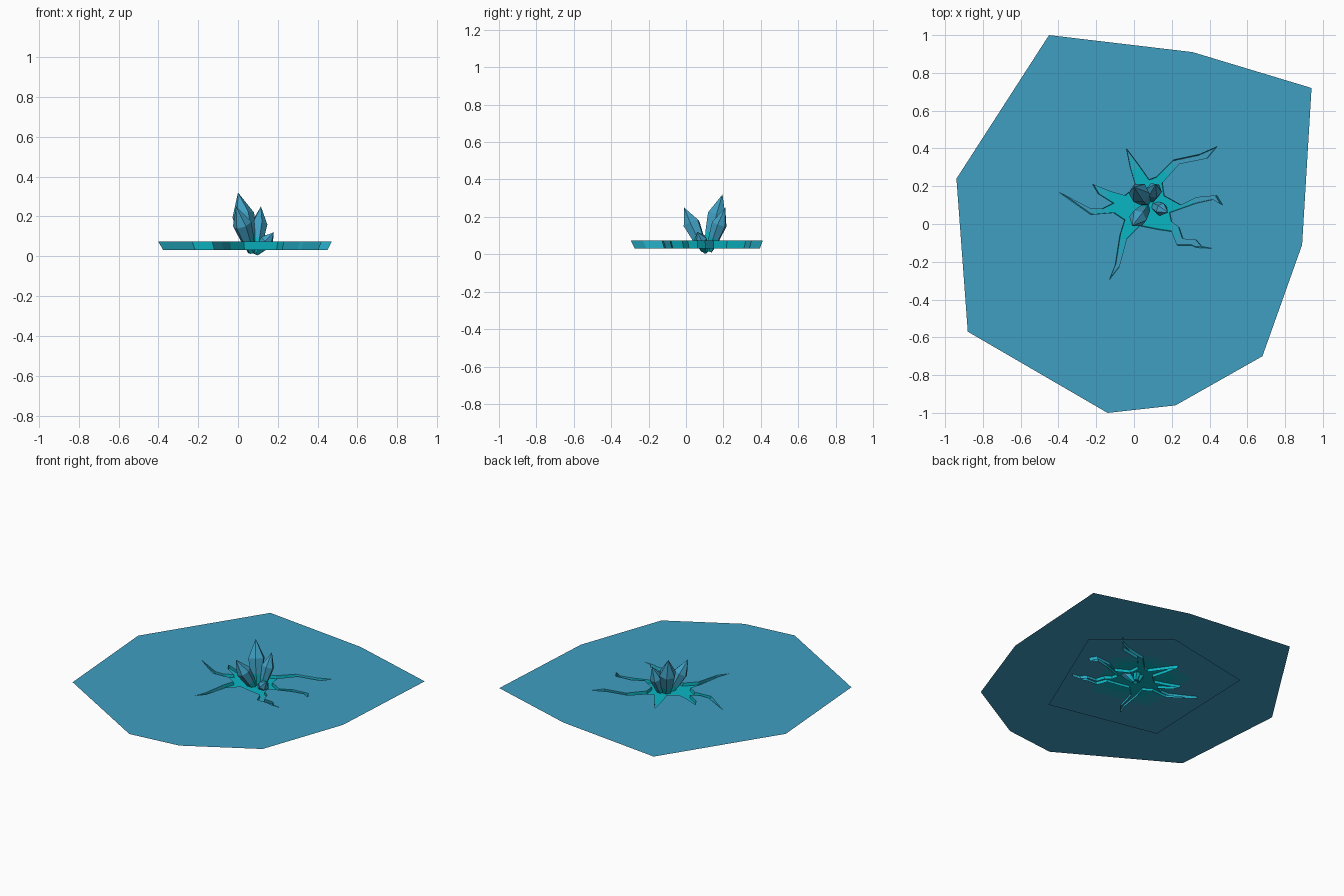
import bpy, bmesh, math
from mathutils import Vector

if "Cube" in bpy.data.objects:
    bpy.data.objects.remove(bpy.data.objects["Cube"])


def material(name, rgb):
    m = bpy.data.materials.new(name)
    m.diffuse_color = (*rgb, 1)
    m.use_nodes = True
    m.node_tree.nodes["Principled BSDF"].inputs["Base Color"].default_value = m.diffuse_color
    return m


BLUE = material("ice_blue", (0.051, 0.345, 0.54))
MID = material("blue_teal", (0.019, 0.41, 0.55))
TEAL = material("bright_teal", (0.003, 0.47, 0.55))
CENTRE = Vector((0.07, 0.12))
TOP, FLOOR, BOTTOM = 0.073, 0.052, 0.032

sheet_outline = [(-.45, 1), (.31, .91), (.94, .72), (.89, -.11), (.68, -.70),
                 (.22, -.96), (-.14, -1), (-.88, -.57), (-.94, .24)]
# branching crack, clockwise from the rear tip
crack = [(-.04, .40), (.02, .32), (.08, .235), (.12, .25), (.21, .34), (.35, .37), (.44, .41),
         (.39, .35), (.24, .32), (.15, .22), (.16, .15), (.25, .10), (.33, .14), (.44, .15),
         (.47, .10), (.42, .13), (.33, .11), (.19, .06), (.20, .01), (.24, -.02), (.26, -.08),
         (.33, -.085), (.36, -.12), (.42, -.13), (.33, -.125), (.31, -.115), (.23, -.115),
         (.20, -.04), (.13, -.03), (.03, -.01), (-.04, -.08), (-.08, -.23), (-.13, -.295),
         (-.10, -.22), (-.075, -.06), (-.05, .02), (-.11, .06), (-.23, .05), (-.40, .17),
         (-.23, .08), (-.17, .08), (-.11, .11), (-.19, .16), (-.22, .21), (-.12, .17),
         (-.05, .15), (.01, .20), (-.02, .30)]


def finish(bm, name, mats):
    me = bpy.data.meshes.new(name)
    bm.to_mesh(me)
    bm.free()
    for m in mats:
        me.materials.append(m)
    ob = bpy.data.objects.new(name, me)
    bpy.context.collection.objects.link(ob)
    return ob


def ring(bm, pts, z, scale=1.0):
    out = []
    for p in pts:
        q = CENTRE + (Vector(p) - CENTRE) * scale
        out.append(bm.verts.new((q.x, q.y, z)))
    return out


# thin ice sheet with the crack cut out
bm = bmesh.new()
edges = []
for pts in (sheet_outline, crack):
    vs = ring(bm, pts, TOP)
    edges += [bm.edges.new((vs[i - 1], vs[i])) for i in range(len(vs))]
bmesh.ops.triangle_fill(bm, edges=edges, use_beauty=True, use_dissolve=False, normal=(0, 0, 1))
for f in bm.faces:
    f.normal_update()
    if f.normal.z < 0:
        f.normal_flip()
finish(bm, "ice_sheet", [BLUE])

# sloping crack walls, brighter near the middle
bm = bmesh.new()
hi, lo = ring(bm, crack, TOP), ring(bm, crack, BOTTOM, 0.95)
for i in range(len(hi)):
    f = bm.faces.new((hi[i - 1], lo[i - 1], lo[i], hi[i]))
    d = (f.calc_center_median().xy - CENTRE).length
    f.material_index = 1 if d < 0.25 else 0
finish(bm, "crack_walls", [MID, TEAL])

# five-sided floor under the crack, glowing in the middle
floor_outline = [(.61, .28), (.27, -.52), (-.49, -.36), (-.46, .50), (.19, .63)][::-1]
bm = bmesh.new()
rings = [ring(bm, floor_outline, FLOOR, s) for s in (1, 0.52, 0.38)]
for k in range(2):
    a, b = rings[k], rings[k + 1]
    for i in range(5):
        bm.faces.new((a[i - 1], a[i], b[i], b[i - 1])).material_index = k
bm.faces.new(rings[2]).material_index = 2
finish(bm, "crack_floor", [BLUE, MID, TEAL])


# faceted crystals: narrow root, wide shoulder, pointed tip
def crystal(name, base, tip, radius, twist=0.0, sides=6):
    base, tip = Vector(base), Vector(tip)
    axis = tip - base
    rot = axis.to_track_quat('Z', 'Y')
    bm = bmesh.new()
    loops = []
    for t, r in ((0, .35), (.3, .75), (.62, 1.0)):
        loop = []
        for i in range(sides):
            a = twist + i * math.tau / sides
            off = rot @ Vector((math.cos(a), math.sin(a), 0)) * radius * r
            loop.append(bm.verts.new(base + axis * t + off))
        loops.append(loop)
    peak = bm.verts.new(tip)
    bm.faces.new(loops[0][::-1]).material_index = 1
    for k in range(2):
        a, b = loops[k], loops[k + 1]
        for i in range(sides):
            bm.faces.new((a[i - 1], a[i], b[i], b[i - 1])).material_index = 1 - k
    for i in range(sides):
        bm.faces.new((loops[2][i - 1], loops[2][i], peak))
    finish(bm, name, [BLUE, TEAL])


crystal("tall_crystal", (.07, .115, .02), (0, .195, .32), .056, .3)
crystal("rear_crystal", (.09, .125, .015), (.115, .21, .25), .043, .1)
crystal("front_crystal", (.07, .095, .02), (-.01, -.01, .25), .048, .5)
crystal("small_crystal", (.09, .105, .012), (.18, .06, .12), .036, .2)
